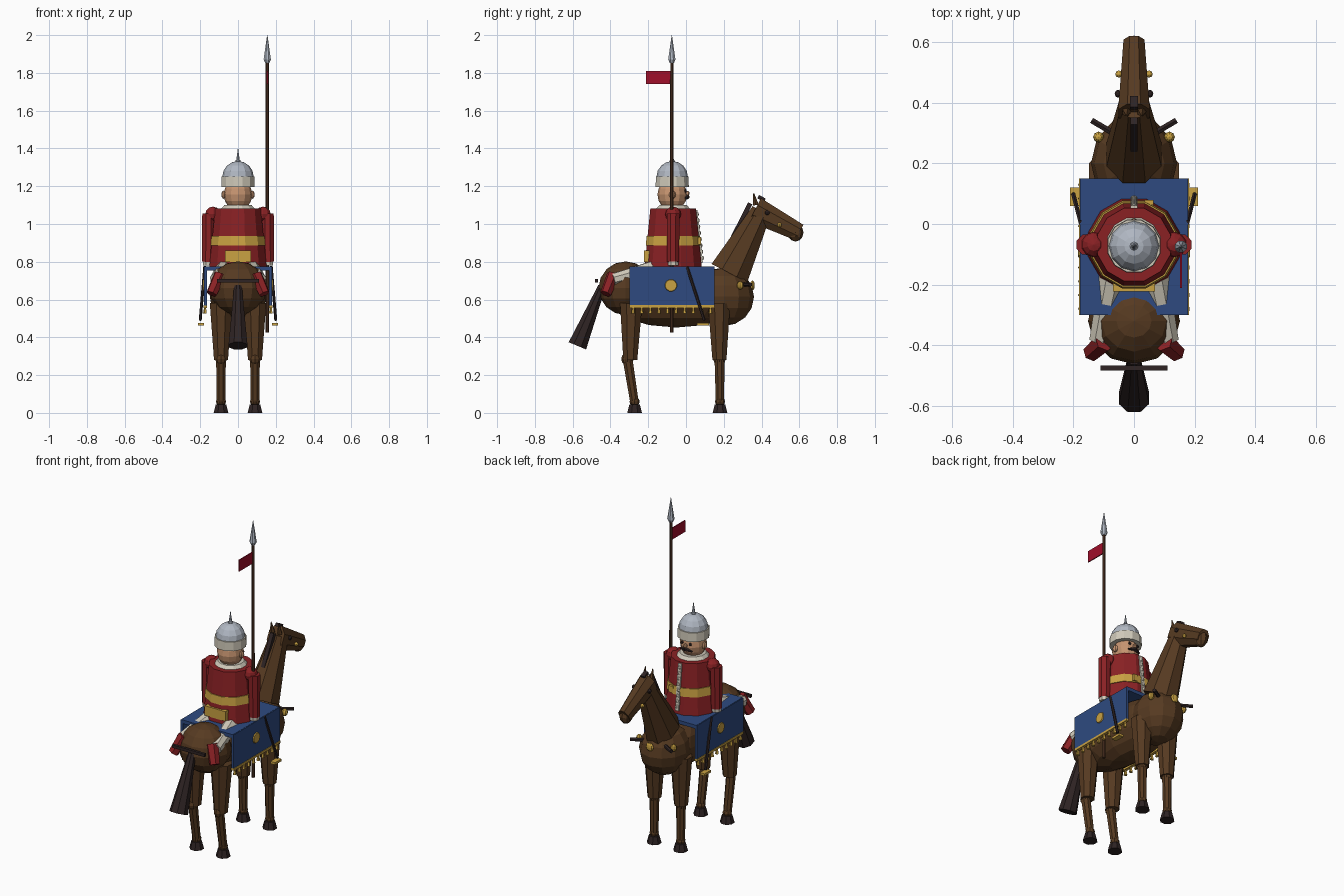
import bpy, bmesh
from math import radians
from mathutils import Vector, Matrix

if "Cube" in bpy.data.objects:
    bpy.data.objects.remove(bpy.data.objects["Cube"], do_unlink=True)


def material(name, *rgb):
    lin = [((c / 255 + 0.055) / 1.055) ** 2.4 if c > 10 else c / 255 / 12.92 for c in rgb]
    m = bpy.data.materials.new(name)
    m.use_nodes = True
    m.diffuse_color = (*lin, 1)
    m.node_tree.nodes["Principled BSDF"].inputs["Base Color"].default_value = (*lin, 1)
    return m


BROWN = material("horse brown", 86, 58, 33)
DARK = material("dark leather", 46, 35, 35)
RED = material("coat red", 138, 33, 36)
BLUE = material("cloth blue", 46, 74, 128)
GOLD = material("gold", 202, 162, 66)
SILVER = material("silver", 176, 183, 194)
CREAM = material("cream", 208, 202, 186)
SKIN = material("skin", 198, 148, 112)
CRIMSON = material("pennant crimson", 160, 14, 42)
WOOD = material("lance wood", 78, 50, 34)


def finish(name, bm, mat):
    me = bpy.data.meshes.new(name)
    bm.to_mesh(me)
    bm.free()
    me.materials.append(mat)
    ob = bpy.data.objects.new(name, me)
    bpy.context.collection.objects.link(ob)
    return ob


def cone(name, a, b, r1, r2, mat, sides=8, squash=1):
    """Tapered prism from a to b, squashed along x."""
    a, b = Vector(a), Vector(b)
    bm = bmesh.new()
    bmesh.ops.create_cone(bm, cap_ends=True, segments=sides, radius1=r1, radius2=r2, depth=(b - a).length)
    turn = (b - a).to_track_quat("Z", "X").to_matrix().to_4x4()
    bm.transform(Matrix.Translation((a + b) / 2) @ turn @ Matrix.Rotation(radians(180 / sides), 4, "Z"))
    bmesh.ops.scale(bm, vec=(squash, 1, 1), verts=bm.verts)
    return finish(name, bm, mat)


def ball(name, p, size, mat, u=12, v=8):
    bm = bmesh.new()
    bmesh.ops.create_uvsphere(bm, u_segments=u, v_segments=v, radius=1)
    bm.transform(Matrix.Translation(p) @ Matrix.Diagonal((*size, 1)))
    return finish(name, bm, mat)


def box(name, p, size, mat, tilt=0):
    bm = bmesh.new()
    bmesh.ops.create_cube(bm, size=1)
    bm.transform(Matrix.Translation(p) @ Matrix.Rotation(radians(tilt), 4, "X") @ Matrix.Diagonal((*size, 1)))
    return finish(name, bm, mat)


# Horse body, neck and head
ball("horse_belly", (0, -0.05, 0.62), (0.15, 0.38, 0.168), BROWN)
ball("horse_chest", (0, 0.2, 0.615), (0.142, 0.16, 0.155), BROWN)
ball("horse_rump", (0, -0.32, 0.66), (0.152, 0.143, 0.142), BROWN)
cone("horse_neck", (0, 0.23, 0.74), (0, 0.4, 1.07), 0.115, 0.058, BROWN, 8, 0.85)
cone("horse_head", (0, 0.365, 1.075), (0, 0.6, 0.955), 0.075, 0.05, BROWN, 8, 0.75)
ball("horse_muzzle", (0, 0.58, 0.955), (0.037, 0.042, 0.048), BROWN, 8, 6)
cone("horse_tail", (0, -0.445, 0.67), (0, -0.575, 0.355), 0.022, 0.054, DARK)
box("mane", (0, 0.295, 1.02), (0.024, 0.025, 0.2), DARK, -27)
box("forelock", (0, 0.4, 1.135), (0.026, 0.04, 0.02), DARK, -27)

# Rear strap and chest ornament
box("rear_strap", (0, -0.475, 0.7), (0.22, 0.016, 0.018), DARK)
ball("chest_medallion", (0, 0.352, 0.675), (0.026, 0.012, 0.026), GOLD, 8, 6)

# Paired horse and saddle parts
for side, s in (("left", 1), ("right", -1)):
    x = 0.09 * s
    cone(side + "_horse_ear", (0.025 * s, 0.37, 1.1), (0.025 * s, 0.358, 1.165), 0.016, 0.002, BROWN, 5)
    ball(side + "_horse_eye", (0.053 * s, 0.43, 1.06), (0.011, 0.013, 0.013), DARK, 8, 6)
    ball(side + "_bridle_stud", (0.05 * s, 0.495, 0.995), (0.012, 0.012, 0.012), GOLD, 8, 6)
    ball(side + "_chest_stud", (0.117 * s, 0.287, 0.675), (0.018, 0.018, 0.022), GOLD, 8, 6)
    cone(side + "_chest_strap", (0.06 * s, 0.295, 0.68), (0.14 * s, 0.342, 0.68), 0.011, 0.011, DARK, 6)

    # Front leg stands straight, hind leg is bent at the hock
    for part, top, knee, foot in (("front", 0.175, 0.177, 0.18), ("hind", -0.29, -0.295, -0.272)):
        name = side + "_" + part
        joint = knee - (0.015 if part == "hind" else 0)
        cone(name + "_thigh", (x, top, 0.58), (x, knee, 0.28), 0.064, 0.04, BROWN)
        ball(name + "_knee", (x, joint, 0.285), (0.03, 0.033, 0.034), BROWN, 8, 6)
        cone(name + "_shin", (x, joint, 0.29), (x, foot, 0.05), 0.028, 0.024, BROWN)
        ball(name + "_fetlock", (x, foot, 0.06), (0.027, 0.027, 0.024), BROWN, 8, 6)
        cone(name + "_hoof", (x, foot, 0), (x, foot, 0.045), 0.042, 0.03, DARK)

    # Saddle cloth side with medallion, gold hem and fringe
    box(side + "_cloth_side", (0.172 * s, -0.075, 0.672), (0.014, 0.45, 0.205), BLUE)
    box(side + "_cloth_hem", (0.173 * s, -0.075, 0.563), (0.018, 0.45, 0.014), GOLD)
    cone(side + "_cloth_medallion", (0.175 * s, -0.08, 0.675), (0.185 * s, -0.08, 0.675), 0.034, 0.03, GOLD, 12)
    for i in range(10):
        y = -0.28 + i * 0.0455
        cone(f"{side}_tassel_{i}", (0.174 * s, y, 0.56), (0.174 * s, y, 0.525), 0.005, 0.011, GOLD, 5)

    # Stirrup
    cone(side + "_stirrup_strap", (0.176 * s, 0.005, 0.775), (0.2 * s, 0.097, 0.49), 0.008, 0.008, DARK, 6)
    box(side + "_stirrup", (0.195 * s, 0.09, 0.47), (0.032, 0.062, 0.014), GOLD)

    # Rider legs, sleeves, cuffs and face
    cone(side + "_trouser_leg", (0.065 * s, -0.14, 0.77), (0.115 * s, -0.385, 0.705), 0.048, 0.035, CREAM)
    cone(side + "_gaiter", (0.095 * s, -0.385, 0.73), (0.14 * s, -0.425, 0.63), 0.036, 0.03, RED, 6)
    ball(side + "_shoulder", (0.133 * s, -0.068, 1.052), (0.042, 0.042, 0.04), RED, 10, 6)
    cone(side + "_sleeve", (0.158 * s, -0.068, 0.8), (0.156 * s, -0.068, 1.055), 0.034, 0.036, RED)
    cone(side + "_cuff", (0.158 * s, -0.068, 0.78), (0.158 * s, -0.068, 0.805), 0.03, 0.031, CREAM)
    ball(side + "_rider_ear", (0.075 * s, -0.072, 1.155), (0.013, 0.018, 0.022), SKIN, 8, 6)
    ball(side + "_rider_eye", (0.028 * s, -0.002, 1.175), (0.009, 0.006, 0.009), DARK, 8, 6)
    cone(side + "_moustache", (0, 0.008, 1.143), (0.04 * s, -0.002, 1.135), 0.012, 0.005, DARK, 6)

# Saddle cloth top
box("cloth_top", (0, -0.075, 0.765), (0.35, 0.45, 0.022), BLUE)

# Rider coat, belt, pouch and buttons
Y = -0.068
cone("coat", (0, Y, 0.77), (0, Y, 1.082), 0.157, 0.125, RED, 12)
cone("belt", (0, Y, 0.886), (0, Y, 0.936), 0.15, 0.145, GOLD, 12)
box("belt_pouch", (0, -0.208, 0.83), (0.14, 0.03, 0.06), GOLD)
box("belt_buckle", (0.05, 0.071, 0.911), (0.03, 0.015, 0.04), GOLD)
cone("collar", (0, Y, 1.078), (0, Y, 1.1), 0.095, 0.075, CREAM, 12)
box("coat_placket", (0, 0.07, 0.935), (0.024, 0.01, 0.28), CREAM, 6)
for i in range(8):
    ball(f"coat_button_{i}", (0, 0.087 - i * 0.0038, 0.82 + i * 0.033), (0.012, 0.008, 0.012), CREAM, 6, 4)

# Rider head and helmet
Y = -0.073
ball("rider_head", (0, Y, 1.155), (0.075, 0.078, 0.085), SKIN)
ball("rider_nose", (0, 0.006, 1.162), (0.012, 0.014, 0.014), SKIN, 6, 4)
cone("helmet_band", (0, Y, 1.197), (0, Y, 1.252), 0.091, 0.089, CREAM, 12)
ball("helmet_dome", (0, Y, 1.25), (0.083, 0.083, 0.083), SILVER)
ball("helmet_knob", (0, Y, 1.333), (0.014, 0.014, 0.01), SILVER, 8, 6)
cone("helmet_spike", (0, Y, 1.33), (0, Y, 1.4), 0.011, 0.001, SILVER)

# Lance with pennant
X, Y = 0.155, -0.075
cone("lance_shaft", (X, Y, 0.425), (X, Y, 1.87), 0.01, 0.009, WOOD)
cone("lance_socket", (X, Y, 1.852), (X, Y, 1.872), 0.012, 0.021, SILVER)
cone("lance_tip", (X, Y, 1.87), (X, Y, 2), 0.021, 0.001, SILVER)
box("pennant", (X, -0.143, 1.775), (0.006, 0.136, 0.07), CRIMSON)
